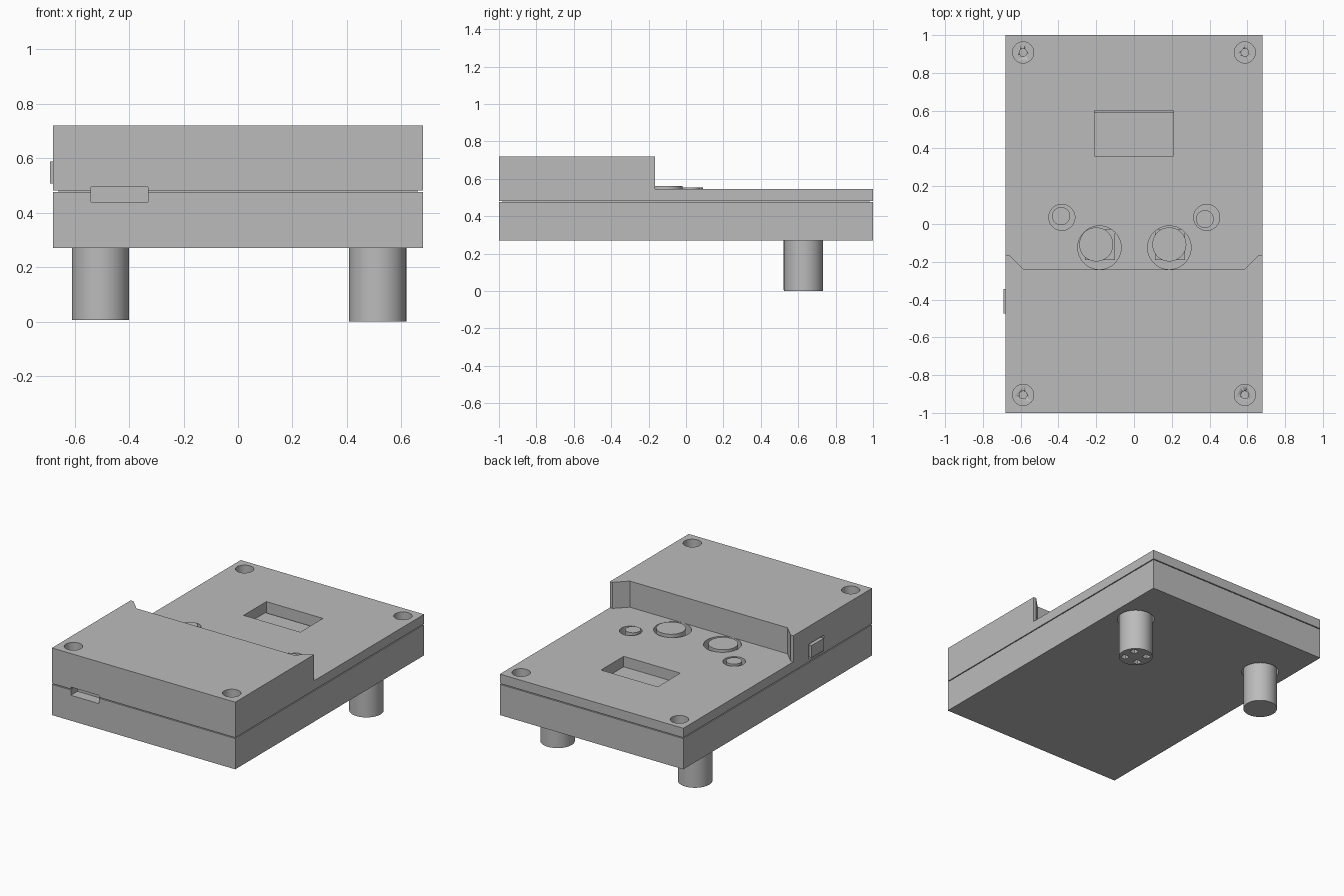
import bpy
import bmesh
from math import radians

if "Cube" in bpy.data.objects:
    bpy.data.objects.remove(bpy.data.objects["Cube"])

grey = bpy.data.materials.new("plain_grey")
grey.use_nodes = True
grey.diffuse_color = (0.5, 0.5, 0.5, 1)
grey.node_tree.nodes["Principled BSDF"].inputs["Base Color"].default_value = (0.5, 0.5, 0.5, 1)


def prism(name, outline, z0, z1):
    """Extrude a flat outline between two heights."""
    bm = bmesh.new()
    face = bm.faces.new([bm.verts.new((x, y, z0)) for x, y in outline])
    up = bmesh.ops.extrude_face_region(bm, geom=[face])["geom"]
    for v in up:
        if isinstance(v, bmesh.types.BMVert):
            v.co.z = z1
    bmesh.ops.recalc_face_normals(bm, faces=bm.faces)
    mesh = bpy.data.meshes.new(name)
    bm.to_mesh(mesh)
    bm.free()
    mesh.materials.append(grey)
    ob = bpy.data.objects.new(name, mesh)
    bpy.context.collection.objects.link(ob)
    return ob


def box(name, x0, x1, y0, y1, z0, z1):
    return prism(name, [(x0, y0), (x1, y0), (x1, y1), (x0, y1)], z0, z1)


def cylinder(name, x, y, r, z0, z1):
    bpy.ops.mesh.primitive_cylinder_add(vertices=48, radius=r, depth=z1 - z0,
                                        location=(x, y, (z0 + z1) / 2))
    ob = bpy.context.object
    ob.name = name
    ob.data.materials.append(grey)
    bpy.ops.object.shade_smooth_by_angle(angle=radians(35))
    return ob


def combine(target, tool, operation):
    mod = target.modifiers.new(operation.lower(), "BOOLEAN")
    mod.operation = operation
    mod.solver = "EXACT"
    mod.object = tool
    bpy.context.view_layer.objects.active = target
    bpy.ops.object.modifier_apply(modifier=mod.name)


def cut(targets, tool):
    for target in targets:
        combine(target, tool, "DIFFERENCE")
    bpy.data.objects.remove(tool)


def merge(target, tool):
    combine(target, tool, "UNION")
    bpy.data.objects.remove(tool)


W, BASE, SEAM, DECK, TOP = 0.68, 0.27, 0.476, 0.545, 0.72

# Lower shell with an inset lip that leaves a thin seam
lower_shell = box("lower_shell", -W, W, -1, 1, BASE, SEAM)
merge(lower_shell, box("lip", -0.66, 0.66, -0.98, 0.98, 0.45, 0.483))

# Upper shell: low deck at the back, raised block with flared ends at the front
upper_shell = box("upper_shell", -W, W, -1, 1, SEAM + 0.006, DECK)
half = [(W, -1), (W, -0.165), (0.66, -0.165), (0.585, -0.24)]
block = half + [(-x, y) for x, y in reversed(half)]
merge(upper_shell, prism("raised_block", block, 0.5, TOP))
shells = [lower_shell, upper_shell]

# Corner screw holes, each with a smaller pilot hole
for x in (-0.587, 0.587):
    for y, floor in ((0.908, 0.44), (-0.905, 0.53)):
        cut(shells, cylinder("bore", x, y, 0.056, floor, 0.8))
        cut(shells, cylinder("pilot", x, y, 0.02, floor - 0.06, floor + 0.02))

# Screen window with the display behind it
cut(shells, box("window", -0.21, 0.21, 0.36, 0.6, 0.44, 0.6))
box("display", -0.21, 0.21, 0.36, 0.59, 0.43, 0.475)

# Two large and two small push buttons in round wells
buttons = [
    ("large_button_right", -0.183, -0.125, 0.115, -0.2, -0.108, 0.09, 0.562),
    ("large_button_left", 0.187, -0.125, 0.115, 0.187, -0.108, 0.09, 0.562),
    ("small_button_right", -0.382, 0.035, 0.069, -0.386, 0.042, 0.048, 0.553),
    ("small_button_left", 0.385, 0.035, 0.069, 0.375, 0.026, 0.047, 0.553),
]
for name, hx, hy, hr, x, y, r, top in buttons:
    cut(shells, cylinder("well", hx, hy, hr, 0.43, DECK + 0.02))
    cylinder(name, x, y, r, 0.42, top)
for side, x in (("right", -0.18), ("left", 0.19)):
    box("switch_body_" + side, x - 0.08, x + 0.08, -0.19, -0.03, 0.42, 0.5)

# Port opening at the front
cut(shells, box("port", -0.54, -0.33, -1.1, -0.93, 0.44, 0.495))

# Side slot with a slightly protruding rocker
cut(shells, box("slot", -0.8, -0.63, -0.49, -0.33, 0.497, 0.6))
box("side_switch", -0.69, -0.62, -0.475, -0.345, 0.507, 0.588)

# Two round sensor barrels through clearance holes in the underside
for x, y in ((-0.505, 0.625), (0.513, 0.628)):
    cut([lower_shell], cylinder("clearance", x, y, 0.115, 0.2, 0.33))
cylinder("right_barrel", -0.505, 0.625, 0.105, 0.005, 0.36)
left_barrel = cylinder("left_barrel", 0.513, 0.628, 0.105, 0, 0.36)

# Four small openings in the end of the left barrel
for dx in (-0.05, 0.05):
    for dy in (-0.045, 0.045):
        x, y = 0.513 + dx, 0.628 + dy
        cut([left_barrel], box("opening", x - 0.02, x + 0.02, y - 0.02, y + 0.02, -0.05, 0.03))
